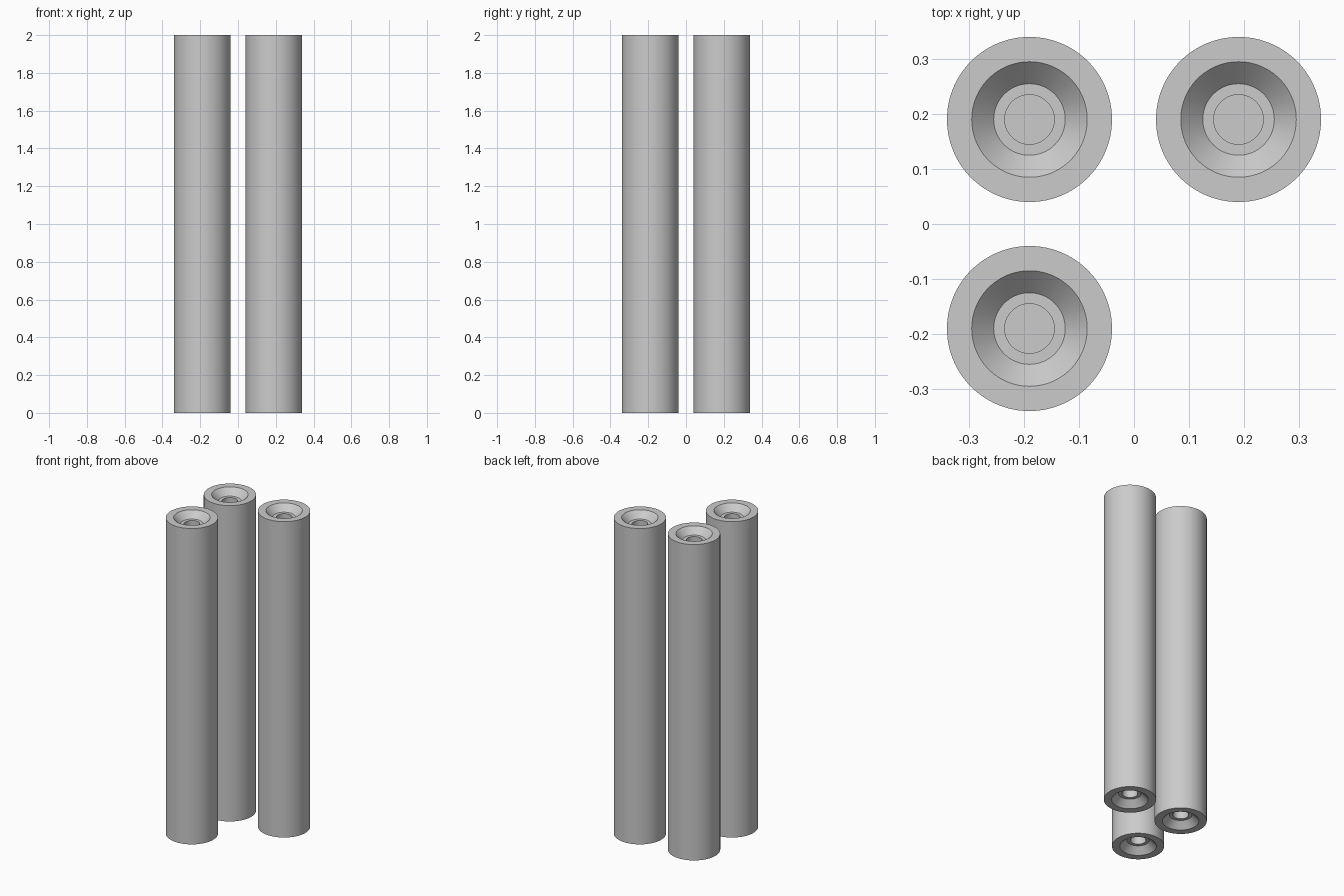
import bpy
import bmesh
import math

cube = bpy.data.objects.get("Cube")
if cube:
    bpy.data.objects.remove(cube, do_unlink=True)

HEIGHT = 2.0
OFFSET = 0.19      # distance of each column from the centre planes
SEGMENTS = 96

grey = bpy.data.materials.new("light_grey")
grey.use_nodes = True
colour = (0.6, 0.6, 0.6, 1.0)
grey.diffuse_color = colour
grey.node_tree.nodes["Principled BSDF"].inputs["Base Color"].default_value = colour

# Radius and depth from the end face: blind hole, flat seat, tapered recess, rim
END_PROFILE = [(0, 0.12), (0.045, 0.12), (0.045, 0.04),
               (0.065, 0.04), (0.105, 0), (0.15, 0)]


def make_column(name, x, y):
    """Spin the profile, mirrored at both ends, into one closed column."""
    bottom = [(r, d) for r, d in END_PROFILE]
    top = [(r, HEIGHT - d) for r, d in reversed(END_PROFILE)]
    bm = bmesh.new()
    verts = [bm.verts.new((r, 0, z)) for r, z in bottom + top]
    edges = [bm.edges.new(pair) for pair in zip(verts, verts[1:])]
    bmesh.ops.spin(bm, geom=verts + edges, cent=(0, 0, 0), axis=(0, 0, 1),
                   angle=math.tau, steps=SEGMENTS)
    bmesh.ops.remove_doubles(bm, verts=bm.verts, dist=0.0001)
    bmesh.ops.recalc_face_normals(bm, faces=bm.faces)
    mesh = bpy.data.meshes.new(name)
    bm.to_mesh(mesh)
    bm.free()
    mesh.materials.append(grey)
    column = bpy.data.objects.new(name, mesh)
    column.location = (x, y, 0)
    bpy.context.collection.objects.link(column)
    bpy.ops.object.select_all(action="DESELECT")
    column.select_set(True)
    bpy.context.view_layer.objects.active = column
    bpy.ops.object.shade_smooth_by_angle(angle=math.radians(30))


# Three columns on the corners of a square, front left corner empty
make_column("front_right_column", -OFFSET, -OFFSET)
make_column("back_right_column", -OFFSET, OFFSET)
make_column("back_left_column", OFFSET, OFFSET)
